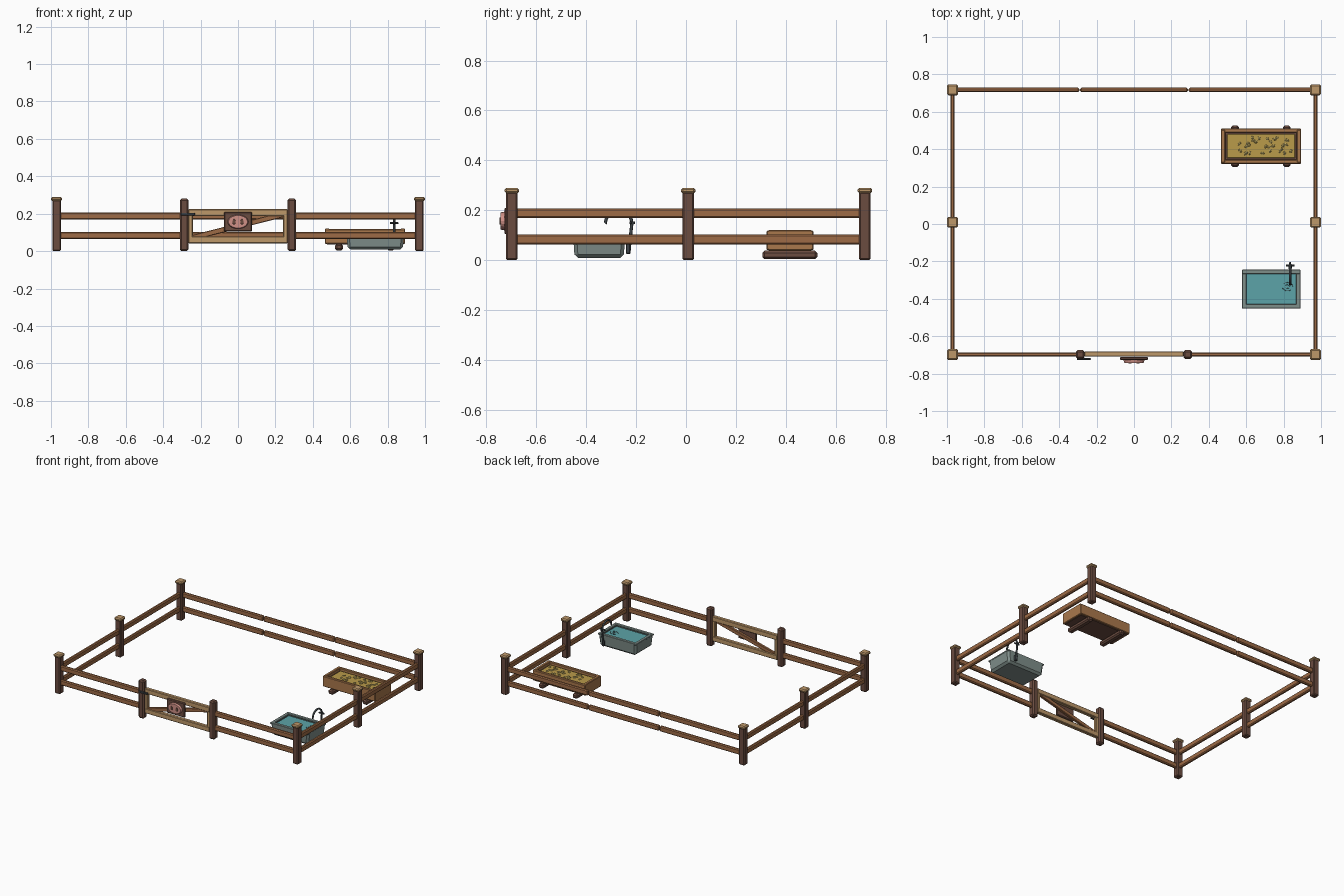
import bpy, bmesh, math, random
from mathutils import Matrix, Vector

if "Cube" in bpy.data.objects:
    bpy.data.objects.remove(bpy.data.objects["Cube"])

random.seed(4)


def srgb(r, g, b):
    f = lambda c: c / 12.92 if c <= 0.04045 else ((c + 0.055) / 1.055) ** 2.4
    return (f(r / 255), f(g / 255), f(b / 255), 1)


def material(name, *rgb):
    m = bpy.data.materials.new(name)
    m.diffuse_color = srgb(*rgb)
    m.use_nodes = True
    m.node_tree.nodes["Principled BSDF"].inputs["Base Color"].default_value = m.diffuse_color
    return m


DARK = material("dark wood", 107, 76, 64)
RAIL = material("rail wood", 158, 107, 70)
TAN = material("light wood", 190, 152, 106)
TROUGH = material("trough wood", 170, 120, 76)
STONE = material("grey stone", 127, 142, 138)
WATER = material("water", 92, 163, 168)
METAL = material("dark metal", 62, 68, 72)
FEED = material("feed", 186, 155, 74)
GRAIN = material("grain", 200, 178, 105)
PINK = material("pink", 208, 145, 135)


def finish(name, bm, mat, smooth=False):
    bmesh.ops.recalc_face_normals(bm, faces=bm.faces)
    me = bpy.data.meshes.new(name)
    for f in bm.faces:
        f.smooth = smooth
    bm.to_mesh(me)
    bm.free()
    me.materials.append(mat)
    ob = bpy.data.objects.new(name, me)
    bpy.context.collection.objects.link(ob)
    return ob


def box(name, c, size, mat, bevel=0.004, rot=None):
    """Chamfered box, centred on c."""
    bm = bmesh.new()
    bmesh.ops.create_cube(bm, size=1, matrix=Matrix.Diagonal((*size, 1)))
    if bevel:
        bmesh.ops.bevel(bm, geom=bm.edges[:], offset=bevel, segments=1, affect='EDGES')
    if rot:
        bm.transform(rot)
    bm.transform(Matrix.Translation(c))
    return finish(name, bm, mat)


def span(name, x, y, z, mat, bevel=0.004):
    """Chamfered box from (min, max) pairs."""
    return box(name, [(a + b) / 2 for a, b in (x, y, z)],
               [b - a for a, b in (x, y, z)], mat, bevel)


def disc(name, c, rx, rz, depth, mat, sides=20, taper=0.9):
    """Elliptical disc facing the front."""
    bm = bmesh.new()
    bmesh.ops.create_cone(bm, cap_ends=True, segments=sides, radius1=1, radius2=taper,
                          depth=1, matrix=Matrix.Rotation(math.pi / 2, 4, 'X'))
    bm.transform(Matrix.Translation(c) @ Matrix.Diagonal((rx, depth, rz, 1)))
    return finish(name, bm, mat)


def pipe(name, pts, radius, mat):
    cu = bpy.data.curves.new(name, 'CURVE')
    cu.dimensions = '3D'
    cu.bevel_depth = radius
    cu.bevel_resolution = 2
    cu.use_fill_caps = True
    sp = cu.splines.new('POLY')
    sp.points.add(len(pts) - 1)
    for p, q in zip(sp.points, pts):
        p.co = (*q, 1)
    cu.materials.append(mat)
    ob = bpy.data.objects.new(name, cu)
    bpy.context.collection.objects.link(ob)


FRONT, MID, BACK, SIDE, GATE = -0.698, 0.009, 0.717, 0.97, 0.288

# Fence posts with pyramid-edged caps
for x in (-SIDE, SIDE):
    for y in (FRONT, MID, BACK):
        box("fence_post", (x, y, 0.137), (0.046, 0.046, 0.274), DARK, 0.006)
        box("post_cap", (x, y, 0.279), (0.058, 0.058, 0.022), TAN, 0.007)

# Gate posts
for x in (-GATE, GATE):
    box("gate_post", (x, FRONT, 0.14), (0.046, 0.046, 0.28), DARK, 0.009)

# Fence rails at two heights
for z in (0.188, 0.083):
    for s in (-1, 1):
        for a, b in ((FRONT, MID), (MID, BACK)):
            box("side_rail", (s * SIDE, (a + b) / 2, z), (0.023, b - a - 0.03, 0.039), RAIL, 0.006)
        mid = s * (SIDE + GATE) / 2
        box("front_rail", (mid, FRONT, z), (SIDE - GATE - 0.03, 0.023, 0.039), RAIL, 0.006)
        box("back_rail", (s * 0.62, BACK, z), (0.655, 0.023, 0.039), RAIL, 0.006)
    box("back_rail_middle", (0, BACK, z), (0.575, 0.023, 0.039), RAIL, 0.006)

# Gate frame and diagonal brace
for z in (0.206, 0.06):
    box("gate_rail", (0, FRONT + 0.003, z), (0.53, 0.028, 0.037), TAN)
for x in (-0.254, 0.254):
    box("gate_stile", (x, FRONT + 0.003, 0.133), (0.025, 0.024, 0.18), TAN)
box("gate_brace", (0, FRONT + 0.002, 0.134), (0.50, 0.02, 0.028), RAIL, 0.003,
    Matrix.Rotation(-math.atan2(0.125, 0.49), 4, 'Y'))

# Gate latch
box("latch_bar", (-0.268, -0.722, 0.198), (0.075, 0.01, 0.014), METAL, 0.002)

# Sign with snout emblem
box("sign_board", (0, -0.719, 0.157), (0.148, 0.018, 0.106), DARK, 0.005)
disc("snout", (0, -0.734, 0.157), 0.057, 0.038, 0.018, PINK)
for x in (-0.021, 0.021):
    disc("nostril", (x, -0.744, 0.157), 0.009, 0.015, 0.006, DARK, 12)

# Feeding trough: skids, floor, walls, feed
TX, TY = (0.465, 0.893), (0.322, 0.511)
for x in (0.54, 0.817):
    box("trough_skid", (x, 0.416, 0.021), (0.042, 0.22, 0.034), DARK, 0.009)
span("trough_floor", (0.475, 0.883), (0.332, 0.501), (0.036, 0.05), DARK, 0.002)
for y0, y1 in ((TY[0], TY[0] + 0.022), (TY[1] - 0.022, TY[1])):
    span("trough_side", TX, (y0, y1), (0.04, 0.118), TROUGH)
for x0, x1 in ((TX[0], TX[0] + 0.024), (TX[1] - 0.024, TX[1])):
    span("trough_end", (x0, x1), (TY[0] + 0.006, TY[1] - 0.006), (0.038, 0.12), TROUGH)
span("trough_lining", (0.487, 0.871), (0.342, 0.491), (0.05, 0.098), DARK, 0)
span("feed_bed", (0.497, 0.861), (0.352, 0.481), (0.06, 0.104), FEED, 0.003)
for i in range(30):
    bm = bmesh.new()
    bmesh.ops.create_icosphere(bm, subdivisions=1, radius=1)
    bm.transform(Matrix.Translation((random.uniform(0.55, 0.84), random.uniform(0.37, 0.464), 0.105))
                 @ Matrix.Rotation(random.uniform(0, 3.1), 4, 'Z')
                 @ Matrix.Diagonal((0.012, 0.008, 0.007, 1)))
    finish("grain", bm, GRAIN)

# Water basin: tapered block with hollowed top
bm = bmesh.new()
bmesh.ops.create_cube(bm, size=1)
for v in bm.verts:
    k = 0.94 if v.co.z < 0 else 1
    v.co = Vector((0.734 + v.co.x * 0.312 * k, -0.348 + v.co.y * 0.209 * k, 0.054 + v.co.z * 0.09))
low = [e for e in bm.edges if sum(v.co.z for v in e.verts) / 2 < 0.08]
bmesh.ops.bevel(bm, geom=low, offset=0.014, segments=1, affect='EDGES')
top = max(bm.faces, key=lambda f: f.calc_center_median().z)
bmesh.ops.inset_individual(bm, faces=[top], thickness=0.025)
bmesh.ops.translate(bm, verts=top.verts[:], vec=(0, 0, -0.055))
finish("water_basin", bm, STONE)
for y in (-0.44, -0.256):
    box("basin_rim_side", (0.734, y, 0.095), (0.314, 0.024, 0.012), STONE, 0.003)
for x in (0.59, 0.878):
    box("basin_rim_end", (x, -0.348, 0.094), (0.024, 0.17, 0.012), STONE, 0.003)
span("water_surface", (0.6, 0.868), (-0.43, -0.266), (0.07, 0.086), WATER, 0)

# Ripple rings and drops under the spout
for r in (0.012, 0.028):
    ring = [(0.82 + r * math.cos(a * math.pi / 8), -0.335 + 0.8 * r * math.sin(a * math.pi / 8), 0.087)
            for a in range(17)]
    pipe("ripple", ring[:7], 0.0013, METAL)
    pipe("ripple", ring[9:15], 0.0013, METAL)

# Faucet: riser, arch, spout and cross handle
FX = 0.835
arc = [(FX, -0.27 + 0.053 * math.cos(math.pi * i / 10), 0.148 + 0.05 * math.sin(math.pi * i / 10))
       for i in range(11)]
pipe("faucet_pipe", [(FX, -0.229, 0.028), (FX, -0.224, 0.08)] + arc + [(FX, -0.324, 0.147)],
     0.0065, METAL)
box("faucet_base", (FX, -0.232, 0.045), (0.018, 0.018, 0.04), METAL, 0.003)
box("faucet_handle", (FX, -0.222, 0.15), (0.046, 0.01, 0.009), METAL, 0.002)
box("handle_stem", (FX, -0.213, 0.15), (0.01, 0.018, 0.012), METAL, 0.002)
